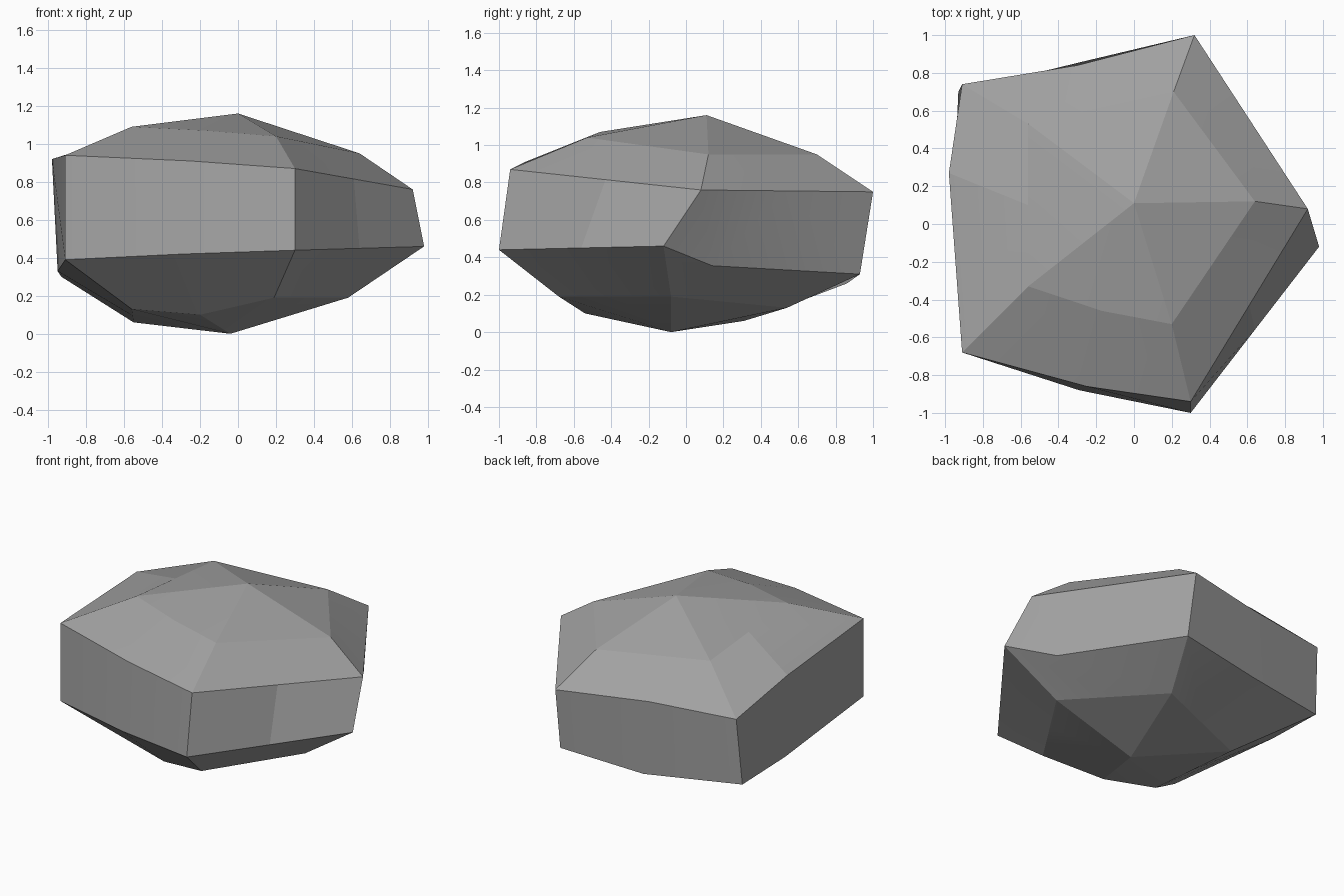
import bpy
import bmesh
import math
from mathutils import Vector

# Remove the default cube
default_cube = bpy.data.objects.get("Cube")
if default_cube:
    bpy.data.objects.remove(default_cube, do_unlink=True)


def make_material(name, color):
    material = bpy.data.materials.new(name)
    material.use_nodes = True
    material.diffuse_color = color
    shader = material.node_tree.nodes["Principled BSDF"]
    shader.inputs["Base Color"].default_value = color
    shader.inputs["Roughness"].default_value = 1.0
    return material


def make_ring(mesh, corners, bulges):
    """Five corners with a point between each pair; bulges override plain midpoints."""
    points = []
    for index, corner in enumerate(corners):
        following = corners[(index + 1) % len(corners)]
        middle = (Vector(corner) + Vector(following)) / 2
        points.append(mesh.verts.new(corner))
        points.append(mesh.verts.new(bulges.get(index, middle)))
    return points


def bridge_rings(mesh, upper, lower):
    """Join two rings of equal length with quads."""
    count = len(upper)
    for index in range(count):
        following = (index + 1) % count
        mesh.faces.new((upper[index], lower[index], lower[following], upper[following]))


def close_ring(mesh, ring, tip):
    """Fan a ring to its tip, one face for each half side."""
    pole = mesh.verts.new(tip)
    for index, point in enumerate(ring):
        mesh.faces.new((point, ring[(index + 1) % len(ring)], pole))


# Sides are numbered counter-clockwise from the corner on the model's left
LEFT_BACK, BACK, RIGHT, FRONT = range(4)

rock = bmesh.new()

# Crown: the shallow facets around the peak
crown = make_ring(rock, [
    (0.64, 0.12, 0.95), (0.21, 0.7, 0.95), (-0.56, 0.53, 1.01),
    (-0.56, -0.33, 1.09), (0.2, -0.53, 1.04),
], {FRONT: (-0.17, -0.46, 1.07)})

# Shoulder: the sharp upper rim of the walls
shoulder = make_ring(rock, [
    (0.92, 0.08, 0.76), (0.32, 1, 0.75), (-0.91, 0.74, 0.77),
    (-0.91, -0.68, 0.94), (0.3, -0.94, 0.87),
], {BACK: (-0.3, 0.84, 0.77), RIGHT: (-0.98, 0.27, 0.92), FRONT: (-0.25, -0.86, 0.91)})

# Base rim: the sharp lower rim of the walls
base_rim = make_ring(rock, [
    (0.98, -0.12, 0.46), (0.33, 0.93, 0.31), (-0.93, 0.7, 0.3),
    (-0.91, -0.68, 0.39), (0.3, -1, 0.44),
], {LEFT_BACK: (0.76, 0.14, 0.355), BACK: (-0.27, 0.86, 0.26),
    RIGHT: (-0.95, 0.25, 0.33), FRONT: (-0.29, -0.88, 0.42)})

# Keel: the facets around the lowest point
keel = make_ring(rock, [
    (0.58, -0.08, 0.19), (0.14, 0.54, 0.13), (-0.55, 0.31, 0.06),
    (-0.56, -0.45, 0.13), (0.19, -0.68, 0.19),
], {FRONT: (-0.2, -0.54, 0.1)})

# Join the rings and close both ends
for upper, lower in ((crown, shoulder), (shoulder, base_rim), (base_rim, keel)):
    bridge_rings(rock, upper, lower)
close_ring(rock, crown, (0, 0.11, 1.16))
close_ring(rock, keel, (-0.04, -0.08, 0))
bmesh.ops.recalc_face_normals(rock, faces=rock.faces)

mesh_data = bpy.data.meshes.new("boulder")
rock.to_mesh(mesh_data)
rock.free()
boulder = bpy.data.objects.new("boulder", mesh_data)
bpy.context.collection.objects.link(boulder)
mesh_data.materials.append(make_material("stone grey", (0.36, 0.36, 0.36, 1.0)))

# Blend only the faintest facets, keep the rest crisp
bpy.ops.object.select_all(action="DESELECT")
boulder.select_set(True)
bpy.context.view_layer.objects.active = boulder
bpy.ops.object.shade_smooth_by_angle(angle=math.radians(10))
